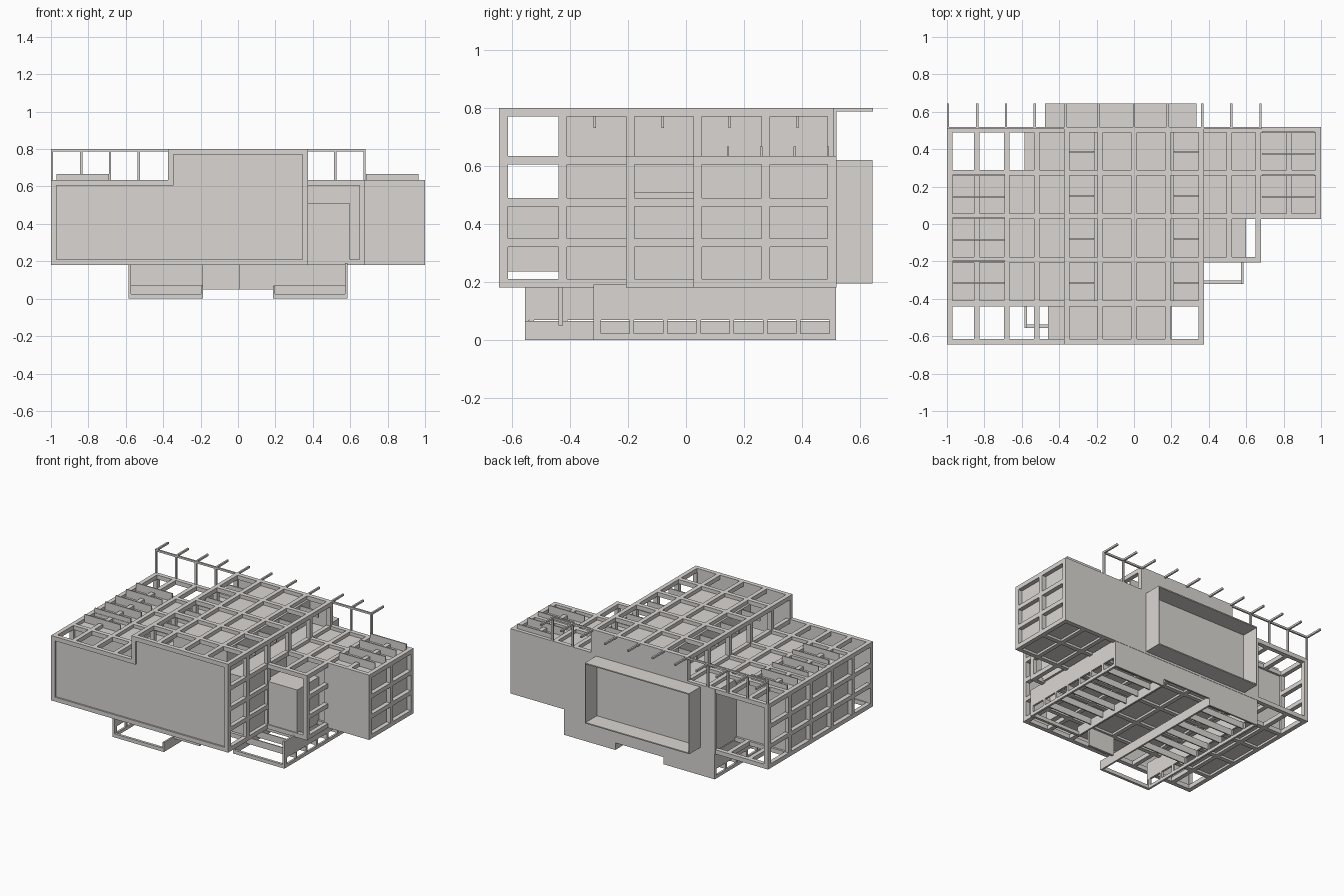
import bpy, bmesh

if "Cube" in bpy.data.objects:
    bpy.data.objects.remove(bpy.data.objects["Cube"])

mat = bpy.data.materials.new("warm grey")
mat.diffuse_color = (0.70, 0.675, 0.65, 1)
mat.use_nodes = True
mat.node_tree.nodes["Principled BSDF"].inputs["Base Color"].default_value = mat.diffuse_color


def build(name, boxes):
    """One object from a list of (x0, x1, y0, y1, z0, z1) boxes."""
    bm = bmesh.new()
    for x0, x1, y0, y1, z0, z1 in boxes:
        r = bmesh.ops.create_cube(bm, size=1)
        for v in r["verts"]:
            v.co = ((x0 + x1) / 2 + v.co.x * (x1 - x0),
                    (y0 + y1) / 2 + v.co.y * (y1 - y0),
                    (z0 + z1) / 2 + v.co.z * (z1 - z0))
    me = bpy.data.meshes.new(name)
    bm.to_mesh(me)
    bm.free()
    me.materials.append(mat)
    ob = bpy.data.objects.new(name, me)
    bpy.context.collection.objects.link(ob)
    return ob


T = 0.015  # half beam width


def beam(a, b, t=T):
    """Square beam between two axis-aligned points."""
    r = []
    for i in range(3):
        r += [min(a[i], b[i]) - t, max(a[i], b[i]) + t]
    return tuple(r)


XS = [-.985, -.84, -.68, -.52, -.36, -.18, 0, .18, .36, .51, .665, .83, .985]
YS = [-.63, -.425, -.192, .041, .275, .503]
ZS = [.195, .335, .475, .62, .785]


def between(vals, a, b):
    return [v for v in vals if a - .001 <= v <= b + .001]


def deck(x0, x1, y0, y1, z):
    """Horizontal beam grid."""
    return ([beam((x, y0, z), (x, y1, z)) for x in between(XS, x0, x1)] +
            [beam((x0, y, z), (x1, y, z)) for y in between(YS, y0, y1)])


def side(x, y0, y1, z0, z1):
    """Vertical beam grid facing x."""
    return ([beam((x, y, z0), (x, y, z1)) for y in between(YS, y0, y1)] +
            [beam((x, y0, z), (x, y1, z)) for z in between(ZS, z0, z1)])


# Floor and roof beam grids
F, R, U = ZS[0], ZS[3], ZS[4]
XL, XR, X2, X3 = XS[0], XS[8], XS[10], XS[12]
Y0, Y2, Y3, Y5 = YS[0], YS[2], YS[3], YS[5]
build("floor_grid", deck(XL, XR, Y0, Y5, F) + deck(XR, X2, Y2, Y5, F) + deck(X2, X3, Y3, Y5, F))
build("lower_roof_grid", deck(XL, -XR, Y0, Y5, R) + deck(XR, X2, Y2, Y5, R) +
      deck(X2, X3, Y3, Y5, R))
build("upper_roof_grid", deck(-XR, XR, Y0, Y5, U))

# Side beam grids
build("left_side_grid", side(XL, Y0, Y5, F, R))
build("right_side_grid", side(XR, Y0, Y2, F, R) + side(X2, Y2, Y3, F, R) +
      side(X3, Y3, Y5, F, R))
build("upper_side_grid", side(XR, Y0, Y5, R, U) + side(-XR, Y0, Y5, R, U))

# Front wall panel inside a narrow raised border
build("front_wall", [(-.985, .36, -.634, -.622, .195, .62), (-.36, .36, -.634, -.622, .62, .785)])
fy = (-.645, -.622)
build("front_border", [(-1, .375, *fy, .18, .195), (-1, -.985, *fy, .18, .635),
                       (-1, -.36, *fy, .62, .635), (-.375, -.36, *fy, .62, .8),
                       (-.375, .375, *fy, .785, .8), (.36, .375, *fy, .18, .8)])

# Solid back and step walls
build("back_wall", [(-.59, 1, .50, .519, .18, .635), (-.375, .375, .50, .519, .635, .8)])
build("right_step_wall", [(.665, 1, .026, .045, .18, .635)])

# Rooms behind the grids
build("rooms", [(-.97, -.585, -.42, .275, .195, .612),
                (-.585, .35, -.42, .505, .195, .612),
                (.35, .60, -.2, .04, .19, .51),
                (.35, .97, .04, .505, .195, .612),
                (-.21, .21, -.42, .505, .60, .775)])
build("front_room", [(-.46, .2, -.63, -.42, .235, .475)])

# Vertical roof louvres
left = [(-.97, -.69, y - .004, y + .004, .608, .667)
        for y in [.26 - .115 * i for i in range(6)]]
right = [(.685, .965, y - .004, y + .004, .608, .667)
         for y in [.49 - .115 * i for i in range(4)]]
build("roof_louvres", left + right)
build("upper_fins", [(s * .285 - .07, s * .285 + .07, y - .004, y + .004, .73, .775)
                     for s in (-1, 1) for y in (-.315, -.08, .15, .385)])

# Thin rear pergola
px = [-.994, -.838, -.685, -.53, -.365, -.19, 0, .18, .365, .52, .677]
p = [(x - .006, x + .006, .507, .645, .787, .8) for x in px]
p += [(x - .006, x + .006, .507, .519, .63, .8) for x in px]
p += [(-1, .683, .507, .519, .787, .8)]
build("rear_pergola", p)

# Open projecting box at the back
w = .006
build("rear_bay", [(-.475, .335, .515, .643, .612, .62), (-.475, .335, .515, .643, .195, .203),
                   (-.475, -.475 + w, .515, .643, .195, .62),
                   (.335 - w, .335, .515, .643, .195, .62)])


# Two hanging base blocks with slatted undersides
def base(name, s, y0):
    def bx(a, b, *r):
        return (min(s * a, s * b), max(s * a, s * b)) + r
    b = [bx(.187, .199, y0, .517, 0, .065),         # low inner wall
         bx(.19, .585, .505, .517, 0, .19),         # back wall
         bx(.571, .585, y0, .517, .068, .19),       # outer wall
         bx(.571, .585, y0, .517, 0, .022),         # outer sill
         bx(.19, .585, y0, y0 + .018, 0, .025)]     # front sill
    pitch = .115
    for i in range(10):
        y = .503 - i * pitch
        if y > y0 - .01:
            b.append(bx(.571, .585, y - .008, y + .008, 0, .07))
            if y > -.25:
                b.append(bx(.19, .58, y - .004, y + .004, .025, .07))
    b.append(bx(.571, .585, y0, y0 + .014, 0, .07))
    build(name, b)


base("right_base", 1, -.32)
base("left_base", -1, -.555)

# Low panels between the bases
build("base_core", [(-.19, .19, .505, .517, .05, .19), (-.19, .01, -.44, -.425, .05, .19)])
